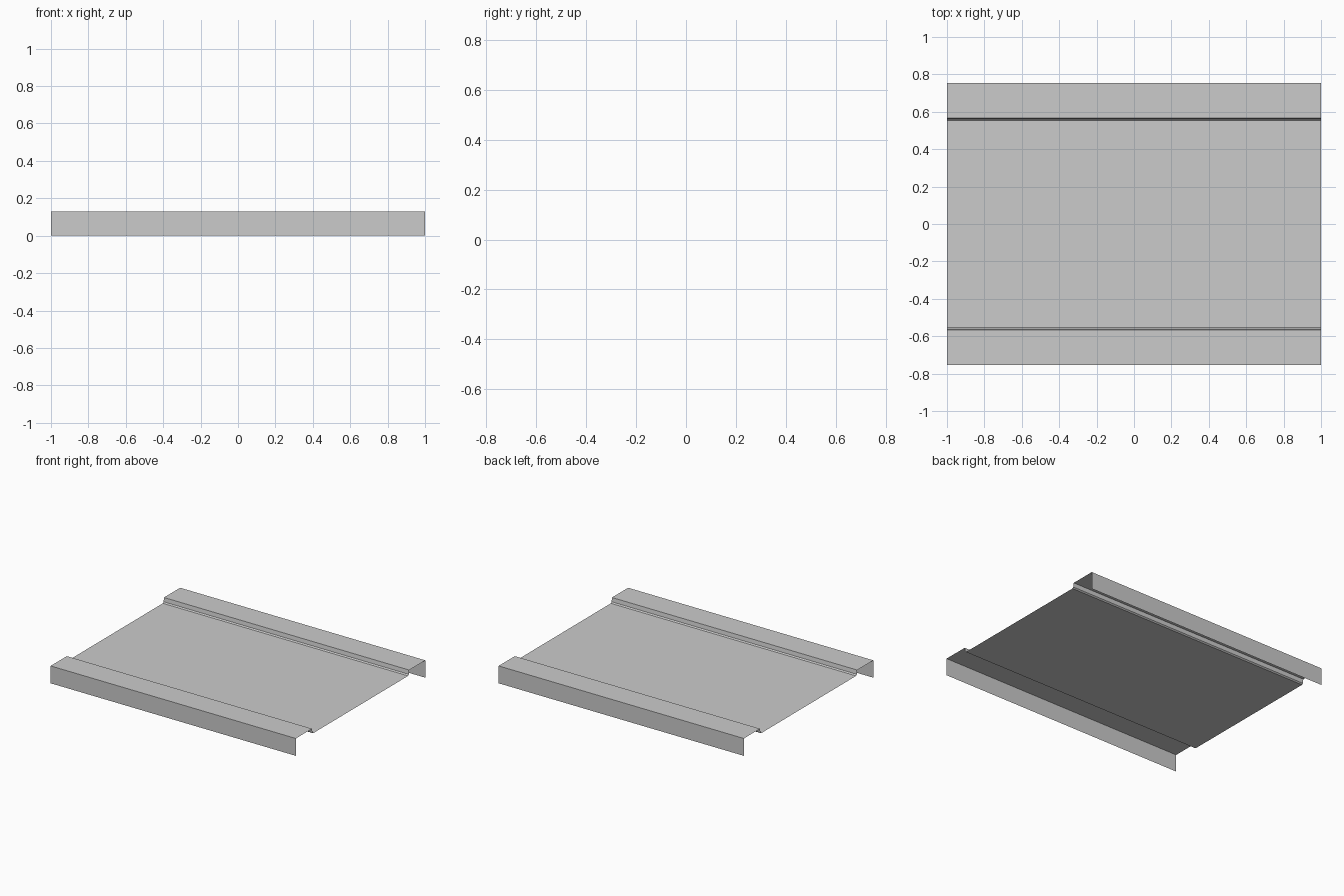
import bpy, bmesh

if "Cube" in bpy.data.objects:
    bpy.data.objects.remove(bpy.data.objects["Cube"])

# Half cross-section of the folded sheet (y, z): side flange, top shelf, step, floor
half = [(0.754, 0.0), (0.754, 0.128), (0.566, 0.128), (0.562, 0.098), (0.553, 0.09)]
profile = [(-y, z) for y, z in half] + half[::-1]

# Sweep the profile along x as a single-thickness sheet
bm = bmesh.new()
left, right = [[bm.verts.new((x, y, z)) for y, z in profile] for x in (-1, 1)]
for i in range(len(profile) - 1):
    bm.faces.new((left[i], right[i], right[i + 1], left[i + 1]))

mesh = bpy.data.meshes.new("folded_tray_panel")
bm.to_mesh(mesh)
bm.free()
panel = bpy.data.objects.new("folded_tray_panel", mesh)
bpy.context.collection.objects.link(panel)
